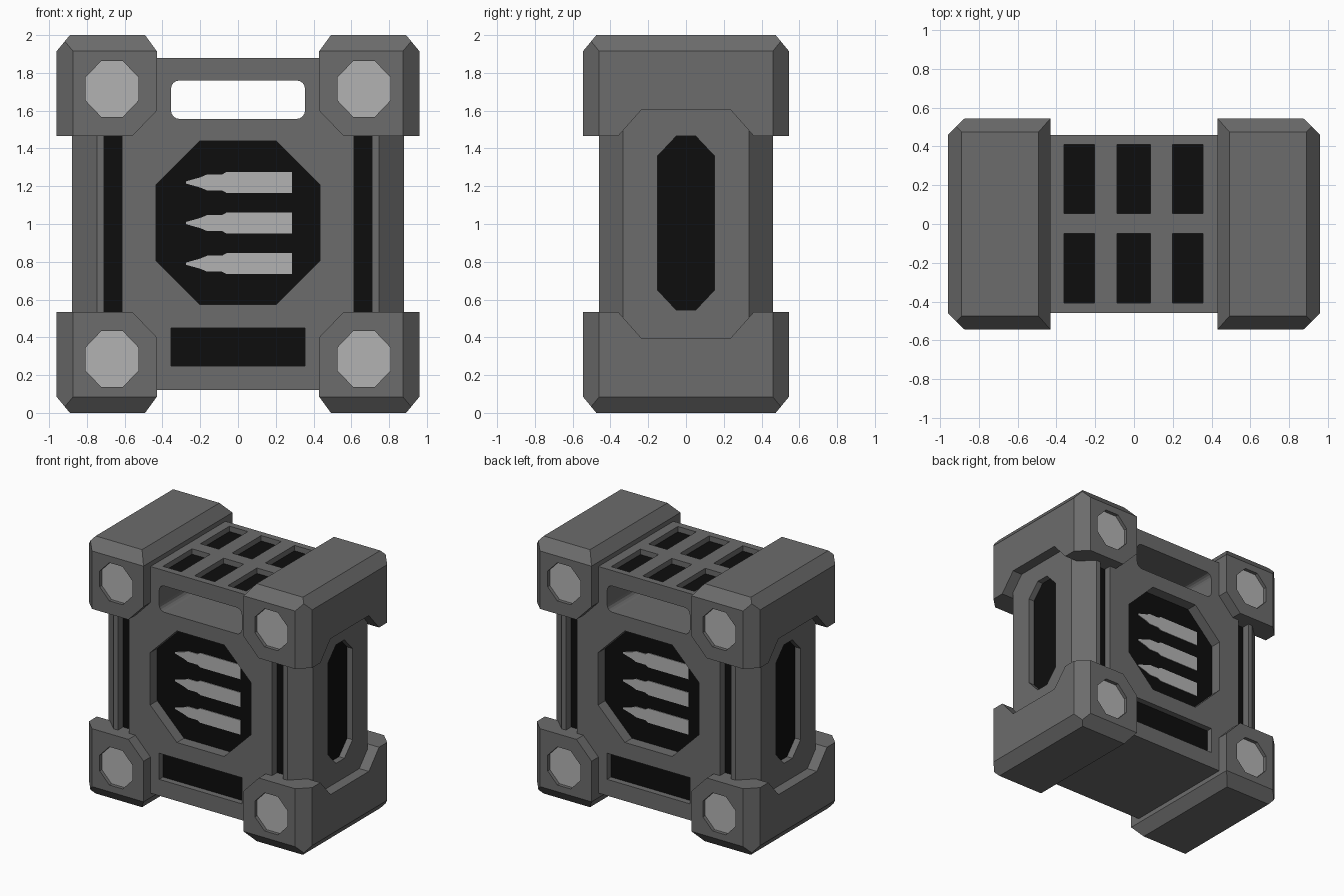
import bpy, bmesh, math
from mathutils import Vector

if "Cube" in bpy.data.objects:
    bpy.data.objects.remove(bpy.data.objects["Cube"])


def material(name, v):
    m = bpy.data.materials.new(name)
    m.diffuse_color = (v, v, v, 1)
    m.use_nodes = True
    m.node_tree.nodes["Principled BSDF"].inputs["Base Color"].default_value = m.diffuse_color
    return m


GREY = material("grey", 0.15)
BLACK = material("black", 0.004)
LIGHT = material("light_grey", 0.45)


def finish(name, bm, mat):
    bmesh.ops.recalc_face_normals(bm, faces=bm.faces)
    me = bpy.data.meshes.new(name)
    bm.to_mesh(me)
    bm.free()
    me.materials.append(mat)
    ob = bpy.data.objects.new(name, me)
    bpy.context.collection.objects.link(ob)
    return ob


def prism(name, pts, axis, a, b, mat=GREY):
    """Extrude a 2D outline along an axis from a to b."""
    place = {"x": lambda p, t: (t, p[0], p[1]),
             "y": lambda p, t: (p[0], t, p[1]),
             "z": lambda p, t: (p[0], p[1], t)}[axis]
    bm = bmesh.new()
    lo = [bm.verts.new(place(p, a)) for p in pts]
    hi = [bm.verts.new(place(p, b)) for p in pts]
    bm.faces.new(lo)
    bm.faces.new(hi)
    n = len(pts)
    for i in range(n):
        j = (i + 1) % n
        bm.faces.new((lo[i], lo[j], hi[j], hi[i]))
    return finish(name, bm, mat)


def cut(ob, cutter):
    mod = ob.modifiers.new("cut", "BOOLEAN")
    mod.operation, mod.solver, mod.object = "DIFFERENCE", "EXACT", cutter
    bpy.context.view_layer.objects.active = ob
    bpy.ops.object.modifier_apply(modifier=mod.name)
    bpy.data.objects.remove(cutter)


def rect(x0, x1, y0, y1):
    return [(x0, y0), (x1, y0), (x1, y1), (x0, y1)]


def chamfered(cx, cy, w, h, c, d):
    """Rectangle of half sizes w, h with corners cut by c across and d up."""
    return [(cx + x, cy + y) for x, y in (
        (w - c, -h), (w, d - h), (w, h - d), (w - c, h),
        (c - w, h), (-w, h - d), (-w, d - h), (c - w, -h))]


def rounded(cx, cy, w, h, r, n=4):
    pts = []
    for q, (sx, sy) in enumerate(((1, 1), (-1, 1), (-1, -1), (1, -1))):
        for i in range(n + 1):
            t = (q + i / n) * math.pi / 2
            pts.append((cx + sx * (w - r) + r * math.cos(t), cy + sy * (h - r) + r * math.sin(t)))
    return pts


# Body with chamfered upright edges
body = prism("body", chamfered(0, 0, 0.878, 0.46, 0.132, 0.126), "z", 0.12, 1.88)


def pocket(name, pts, axis, sign, face, depth):
    """Recess in the body with a black floor."""
    floor = face - depth
    cut(body, prism("cutter", pts, axis, sign * floor, sign * (face + 0.1)))
    prism(name, pts, axis, sign * (floor - 0.01), sign * (floor + 0.003), BLACK)


# Carrying slot straight through
cut(body, prism("cutter", rounded(0, 1.658, 0.355, 0.102, 0.045), "y", -1, 1))

# Recesses on front, back and both sides
for s in (-1, 1):
    pocket("window_floor", chamfered(0, 1.007, 0.433, 0.433, 0.23, 0.23), "y", s, 0.46, 0.09)
    pocket("lower_slot_floor", rect(-0.355, 0.355, 0.247, 0.45), "y", s, 0.46, 0.05)
    for x0, x1 in ((-0.709, -0.614), (0.614, 0.709)):
        pocket("groove_floor", rect(x0, x1, 0.4, 1.6), "y", s, 0.46, 0.065)
    pocket("side_slot_floor", chamfered(0, 1.005, 0.152, 0.46, 0.1, 0.106), "x", s, 0.878, 0.05)

# Six recesses in the top
for x0, x1 in ((-0.36, -0.203), (-0.088, 0.085), (0.198, 0.355)):
    for y0, y1 in ((-0.407, -0.05), (0.053, 0.41)):
        pocket("top_slot_floor", rect(x0, x1, y0, y1), "z", 1, 1.88, 0.045)

# Rounds shown in the front and back windows
half = [(-0.275, 0.006), (-0.2, 0.027), (-0.164, 0.042), (-0.085, 0.042), (-0.06, 0.056), (0.285, 0.056)]
for turn in (0, math.pi):
    for z in (0.79, 1.005, 1.22):
        outline = [(x, z + h) for x, h in half] + [(x, z - h) for x, h in reversed(half)]
        ob = prism("round", outline, "y", -0.378, -0.368, LIGHT)
        ob.rotation_euler.z = turn

# Corner bracket: a box trimmed by chamfer planes
bm = bmesh.new()
bmesh.ops.create_cube(bm, size=1)
for v in bm.verts:
    v.co = (0.695 + v.co.x * 0.53, v.co.y * 1.09, 0.2675 + v.co.z * 0.535)
planes = [((0.96, 0, 0.085), (0.085, 0, -0.07)),
          ((0.43, 0, 0.085), (-0.085, 0, -0.062)),
          ((0.43, 0, 0.40), (-0.135, 0, 0.13)),
          ((0, 0.545, 0.085), (0, 0.085, -0.07)),
          ((0, -0.545, 0.085), (0, -0.085, -0.07)),
          ((0.873, 0.545, 0), (0.085, 0.087, 0)),
          ((0.873, -0.545, 0), (0.085, -0.087, 0))]
for co, no in planes:
    res = bmesh.ops.bisect_plane(bm, geom=bm.verts[:] + bm.edges[:] + bm.faces[:], dist=1e-5,
                                 plane_co=co, plane_no=Vector(no).normalized(), clear_outer=True)
    edges = [e for e in res["geom_cut"] if isinstance(e, bmesh.types.BMEdge)]
    bmesh.ops.edgeloop_fill(bm, edges=edges)
bracket = finish("corner_bracket", bm, GREY)

# Notch around the side panel, and bolt recesses
cut(bracket, prism("cutter", [(-0.235, 0.395), (0.235, 0.395), (0.36, 0.535), (0.36, 0.7),
                              (-0.36, 0.7), (-0.36, 0.535)], "x", 0.8, 1.1))
bolt_outline = chamfered(0.667, 0.285, 0.14, 0.148, 0.083, 0.087)
for s in (-1, 1):
    cut(bracket, prism("cutter", bolt_outline, "y", s * 0.515, s * 0.6))
bolt = prism("bolt", bolt_outline, "y", -0.518, -0.505, LIGHT)

# Mirror brackets and bolts to every corner
centre = bpy.data.objects.new("mirror_centre", None)
centre.location = (0, 0, 1)
centre.hide_render = True
bpy.context.collection.objects.link(centre)
for ob, axes in ((bracket, (True, False, True)), (bolt, (True, True, True))):
    mod = ob.modifiers.new("mirror", "MIRROR")
    mod.use_axis = axes
    mod.mirror_object = centre
    mod.use_mirror_merge = False
